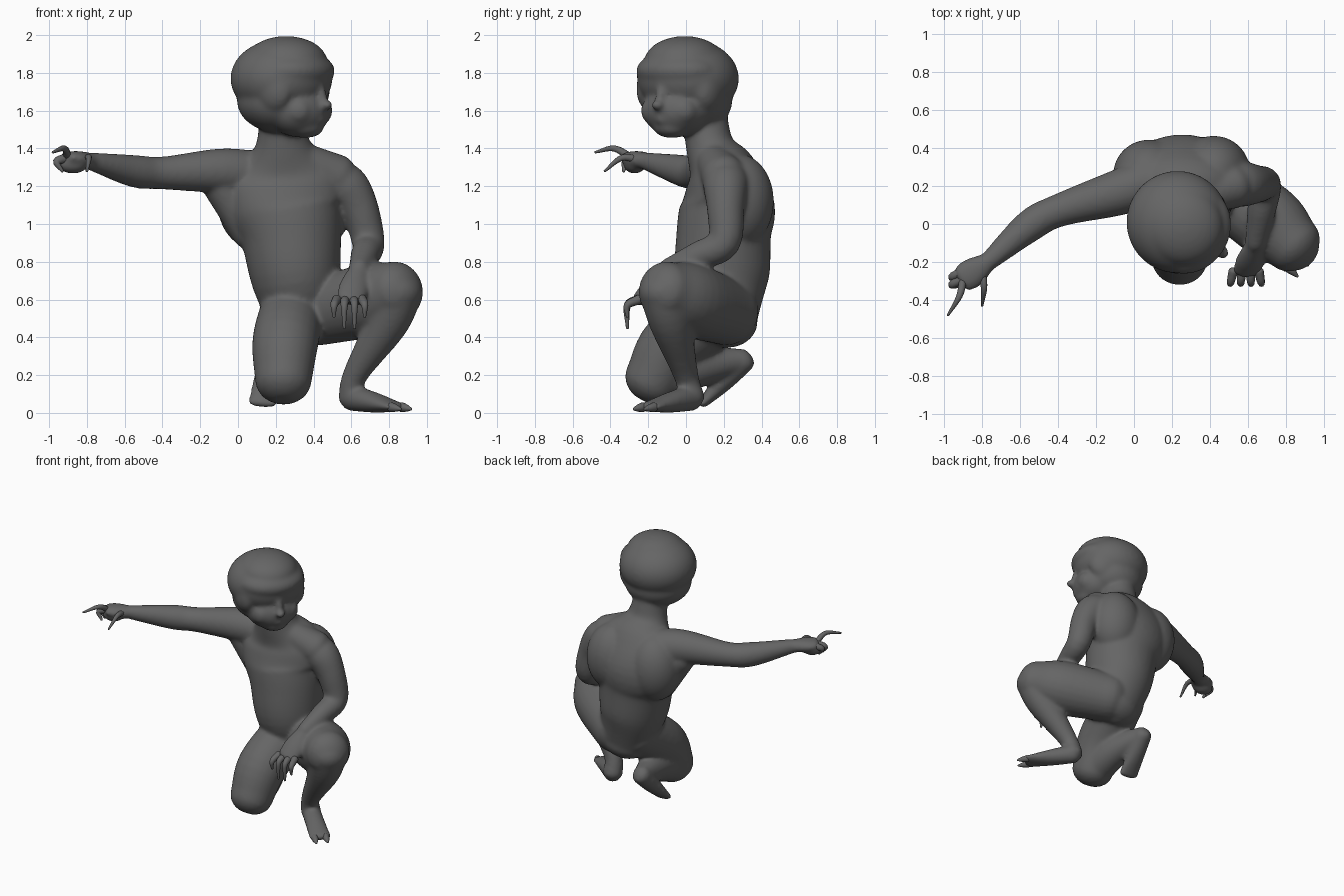
import bpy, bmesh, math
from mathutils import Vector, Matrix

if "Cube" in bpy.data.objects:
    bpy.data.objects.remove(bpy.data.objects["Cube"])

SIDEWAYS, DEPTHWAYS, UPRIGHT = Vector((1, 0, 0)), Vector((0, 1, 0)), Vector((0, 0, 1))

clay = bpy.data.materials.new("grey_clay")
clay.use_nodes = True
grey = (.13, .13, .13, 1)
clay.diffuse_color = grey
clay.node_tree.nodes["Principled BSDF"].inputs["Base Color"].default_value = grey


def add_object(name, bm):
    mesh = bpy.data.meshes.new(name)
    bmesh.ops.recalc_face_normals(bm, faces=bm.faces)
    for face in bm.faces:
        face.smooth = True
    bm.to_mesh(mesh)
    bm.free()
    mesh.materials.append(clay)
    ob = bpy.data.objects.new(name, mesh)
    bpy.context.collection.objects.link(ob)
    return ob


def smooth_path(stations, steps=5):
    """Catmull-Rom curve through position-and-radius stations."""
    first, last = stations[0], stations[-1]
    padded = [first * 2 - stations[1], *stations, last * 2 - stations[-2]]
    path = []
    for a, b, c, d in zip(padded, padded[1:], padded[2:], padded[3:]):
        for i in range(steps):
            t = i / steps
            bend = (a * 2 - b * 5 + c * 4 - d) * t * t + (b * 3 - a - c * 3 + d) * t ** 3
            path.append(b + (c - a) * (t / 2) + bend / 2)
    return path + [last]


def loft(bm, points, widths, depths=None, ref=DEPTHWAYS, sides=24):
    """Elliptical tube with rounded ends; the depth lies along ref."""
    depths = depths or widths
    path = smooth_path([Vector((*p, w, d)) for p, w, d in zip(points, widths, depths)])
    centres = [Vector(s[:3]) for s in path]
    final = len(path) - 1
    rings = []
    for i, (centre, station) in enumerate(zip(centres, path)):
        width, depth = station[3], station[4]
        tangent = (centres[min(i + 1, final)] - centres[max(i - 1, 0)]).normalized()
        across = ref.cross(tangent).normalized()
        along = tangent.cross(across)
        group = [(centre, across * width, along * depth)]
        if i in (0, final):
            reach = tangent * min(width, depth) * (-.8 if i == 0 else .8)
            for step in range(1, 5):
                angle = step / 5 * math.pi / 2
                shrink = math.cos(angle)
                group.append((centre + reach * math.sin(angle),
                              across * width * shrink, along * depth * shrink))
        rings += reversed(group) if i == 0 else group
    loops = []
    for centre, across, along in rings:
        turns = [math.tau * k / sides for k in range(sides)]
        loops.append([bm.verts.new(centre + across * math.cos(t) + along * math.sin(t))
                      for t in turns])
    for lower, upper in zip(loops, loops[1:]):
        for k in range(sides):
            bm.faces.new((lower[k - 1], lower[k], upper[k], upper[k - 1]))
    bm.faces.new(loops[0])
    bm.faces.new(loops[-1])


def blob(bm, location, size, frame=Matrix()):
    matrix = frame @ Matrix.Translation(location) @ Matrix.Diagonal((*size, 1))
    bmesh.ops.create_icosphere(bm, subdivisions=4, radius=1, matrix=matrix)


def foot(bm, heel, toe, ref):
    loft(bm, [heel, heel.lerp(toe, .5), toe], [.065, .07, .08], [.07, .055, .025], ref)


def hand(bm, wrist, knuckles, ref):
    loft(bm, [wrist, wrist.lerp(knuckles, .6), knuckles], [.05, .08, .075], [.045, .045, .035], ref)


def finger(name, root, bend, tip, thickness=.022):
    bm = bmesh.new()
    loft(bm, [root, bend, tip], [thickness, thickness * .75, thickness * .3], sides=10,
         ref=SIDEWAYS + UPRIGHT * .2)
    add_object(name, bm)


# Joints
right_wrist = Vector((-.77, -.2, 1.33))
right_knuckles = Vector((-.9, -.29, 1.35))
left_wrist = Vector((.64, -.1, .76))
left_knuckles = Vector((.595, -.25, .6))
left_knee = Vector((.84, -.11, .65))
left_heel = Vector((.6, .03, .08))
left_toe = Vector((.84, -.2, .03))
right_knee = Vector((.24, -.18, .17))
right_heel = Vector((.17, .3, .28))
right_toe = Vector((.13, .09, .05))

body = bmesh.new()

# Torso from seat to neck
loft(body,
     [(.37, .23, .47), (.31, .195, .7), (.28, .2, .95), (.25, .22, 1.1),
      (.25, .19, 1.27), (.24, .13, 1.4), (.23, .1, 1.55)],
     [.18, .235, .27, .32, .31, .16, .115],
     [.15, .245, .25, .25, .19, .13, .12], sides=40)

# Shoulder blades, side of the ribs and slope of the left shoulder
for side in (-1, 1):
    blob(body, (.25 + side * .17, .27 + side * .01, 1.12), (.19, .185, .25))
loft(body, [(.06, .2, .95), (-.08, .18, 1.2)], [.09, .105])
loft(body, [(.29, .13, 1.36), (.52, .2, 1.25)], [.09, .12])

# Head: skull, hair, fringe, face, chin, nose, brow and lips
head = Matrix.Translation((.23, .01, 0)) @ Matrix.Rotation(math.radians(56), 4, "Z")
for forward, height, size in (
        (0, 1.77, (.27, .27, .21)),
        (.03, 1.86, (.21, .22, .135)),
        (.08, 1.81, (.24, .205, .11)),
        (0, 1.65, (.235, .235, .17)),
        (.11, 1.6, (.18, .165, .14)),
        (.15, 1.51, (.1, .1, .055)),
        (.275, 1.63, (.035, .05, .03)),
        (.245, 1.67, (.03, .04, .07)),
        (.225, 1.555, (.055, .05, .035))):
    blob(body, (0, -forward, height), size, head)
for side in (-1, 1):
    blob(body, (side * .09, -.17, 1.6), (.08, .08, .08), head)
    blob(body, (side * .18, -.07, 1.71), (.07, .11, .12), head)

# Right arm, stretched out to the side
loft(body,
     [(.08, .22, 1.26), (-.1, .16, 1.28), (-.4, .07, 1.27), (-.55, -.01, 1.28), right_wrist],
     [.13, .12, .087, .086, .05])
hand(body, right_wrist, right_knuckles, UPRIGHT)
blob(body, right_wrist.lerp(right_knuckles, .8) - UPRIGHT * .03, (.08, .06, .05))

# Left arm, forearm resting on the raised knee
loft(body,
     [(.48, .22, 1.22), (.57, .21, 1.2), (.645, .21, 1.08), (.69, .2, .9), (.67, .06, .83), left_wrist],
     [.12, .12, .1, .087, .075, .055])
hand(body, left_wrist, left_knuckles, DEPTHWAYS)

# Left leg, knee raised and foot flat
loft(body, [(.42, .22, .53), (.7, .02, .6), left_knee], [.175, .195, .155])
loft(body, [left_knee, (.79, -.08, .48), (.62, 0, .2), left_heel], [.14, .115, .066, .07])
foot(body, left_heel, left_toe, UPRIGHT)

# Right leg, kneeling with the foot tucked behind
loft(body, [(.29, .2, .55), (.25, -.06, .37), right_knee], [.17, .175, .15], ref=SIDEWAYS)
loft(body, [right_knee, (.22, .03, .24), right_heel], [.13, .12, .06], ref=SIDEWAYS)
foot(body, right_heel, right_toe, DEPTHWAYS - UPRIGHT)

# Fuse the parts into one soft skin
skin = add_object("body", body)
fuse = skin.modifiers.new("fuse", "REMESH")
fuse.mode = "VOXEL"
fuse.voxel_size = .012
fuse.use_smooth_shade = True
soften = skin.modifiers.new("soften", "SMOOTH")
soften.iterations = 14

# Right hand: pointing finger, thumb and curled fingers
finger("right_index_finger", right_knuckles, Vector((-.92, -.38, 1.4)), Vector((-.98, -.48, 1.38)))
finger("right_thumb", Vector((-.8, -.25, 1.34)), Vector((-.79, -.34, 1.35)), Vector((-.8, -.43, 1.28)))
for i, name in enumerate(("right_middle_finger", "right_ring_finger")):
    root = right_knuckles + DEPTHWAYS * i * .04
    finger(name, root, root + Vector((-.06, -.03, -.02)), root + Vector((-.03, -.04, -.07)), .027)

# Left hand: hanging fingers spread across the knuckles
for i, name in enumerate(("index", "middle", "ring", "little")):
    spread = SIDEWAYS * (i - 1.6) * .045
    drop = UPRIGHT * (.12 if i in (1, 2) else .06)
    root = left_knuckles + spread
    bend = root + spread * .2 - DEPTHWAYS * .06 - UPRIGHT * .03
    finger(f"left_{name}_finger", root, bend, bend - drop, .026)

# Left toes, splayed either side of the foot
splay = (left_toe - left_heel).cross(UPRIGHT).normalized() * .04
for name, offset in (("left_big_toe", splay), ("left_outer_toe", -splay)):
    root = left_toe + offset
    ahead = (left_toe - left_heel) * .1
    finger(name, root, root + ahead, root + ahead * 2, .026)
